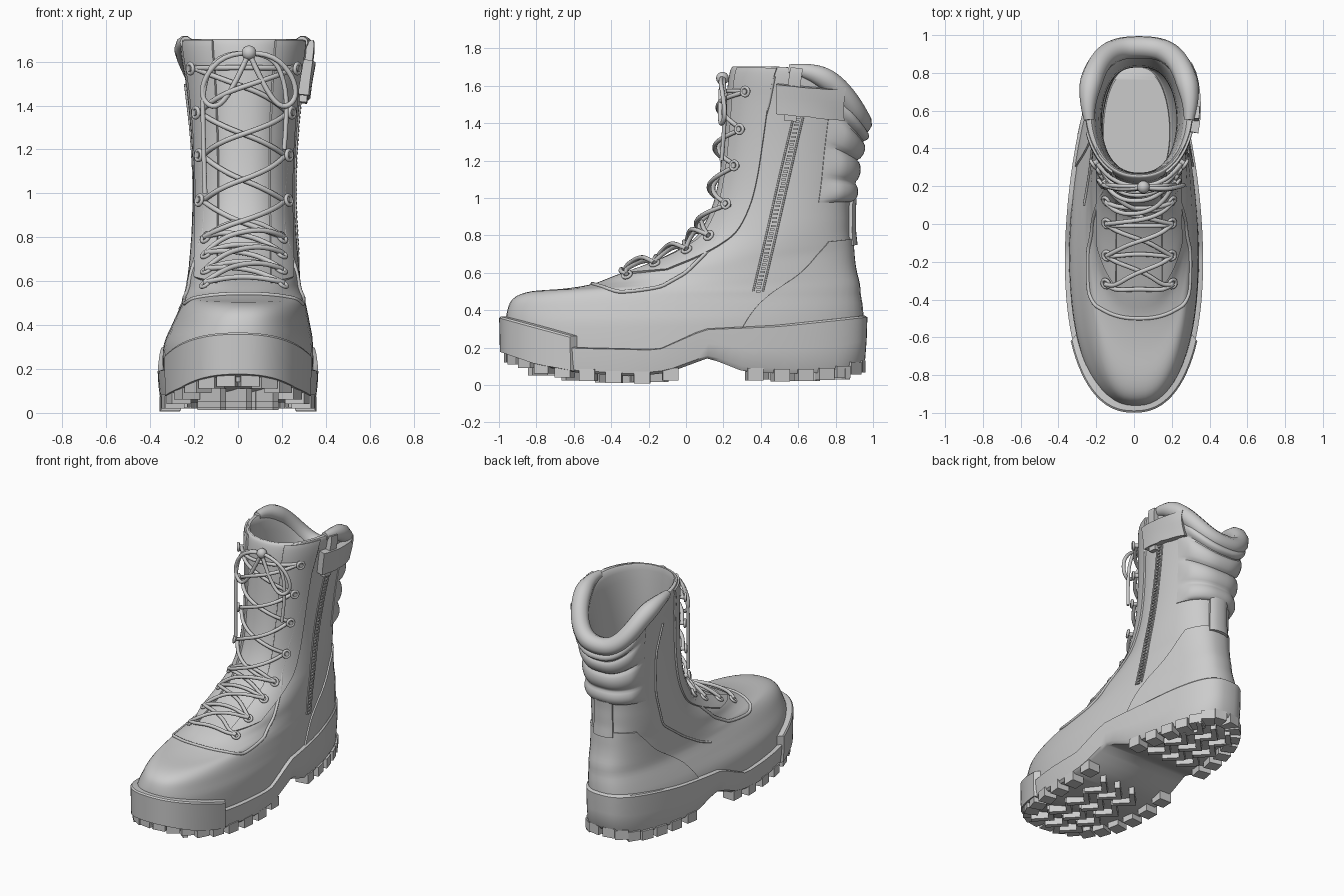
import bpy, bmesh, math
from mathutils import Vector, Matrix
from math import sin, cos, pi, radians

if "Cube" in bpy.data.objects:
    bpy.data.objects.remove(bpy.data.objects["Cube"])

# Fanned rings of the upper: front y,z / back y,z / half width at front, back
RINGS = [
    (-.95, .14, .93, .20, .39, .29), (-.965, .30, .94, .33, .385, .285), (-.955, .40, .935, .42, .345, .275),
    (-.92, .465, .925, .48, .315, .265), (-.83, .50, .92, .54, .29, .26), (-.65, .515, .905, .60, .275, .255),
    (-.50, .54, .895, .66, .265, .25), (-.38, .585, .89, .72, .26, .245), (-.20, .65, .885, .77, .255, .24),
    (-.05, .72, .88, .82, .25, .235), (.06, .80, .88, .88, .245, .23), (.135, .94, .88, .96, .235, .23),
    (.175, 1.10, .89, 1.06, .23, .235), (.20, 1.30, .905, 1.18, .235, .25), (.215, 1.50, .93, 1.29, .25, .275),
    (.225, 1.62, .95, 1.35, .265, .30), (.24, 1.69, .955, 1.40, .27, .305), (.26, 1.70, .93, 1.42, .26, .29),
    (.27, 1.66, .88, 1.39, .235, .23), (.27, 1.30, .83, 1.15, .20, .20), (.24, .80, .84, .70, .20, .20),
    (.16, .42, .84, .42, .19, .18), (.18, .40, .82, .40, .18, .17)]


def clamp(t):
    return max(0.0, min(1.0, t))


def spow(s, p):
    return math.copysign(abs(s) ** p, s)


def ring(v):
    i = min(int(v), len(RINGS) - 2)
    t = v - i
    a, b, c, d = (RINGS[max(0, min(len(RINGS) - 1, i + k))] for k in (-1, 0, 1, 2))
    return [.5 * (2*q + (r-p)*t + (2*p-5*q+4*r-s)*t*t + (3*q-p-3*r+s)*t**3) for p, q, r, s in zip(a, b, c, d)]


def surf(v, th):
    yf, zf, yb, zb, wf, wb = ring(v)
    u = (1 - cos(th)) / 2
    z = zf + (zb - zf) * u ** (1 + 4 * clamp((zf - .95) / .65))
    x = (wf + (wb - wf) * u) * spow(sin(th), .85 - .1 * u)
    return Vector((.027 * clamp((z - .3) / .2) + x, yf + (yb - yf) * u, z))


def P(v, th, off=0.0, e=.04):
    n = (surf(v, th + e) - surf(v, th - e)).cross(surf(v + e, th) - surf(v - e, th)).normalized()
    return surf(v, th) + n * off


def v_at(z, th):
    return min((3 + .025 * k for k in range(528)), key=lambda v: abs(surf(v, th).z - z))


def on_side(y, z, s):
    th = 1.3
    for _ in range(4):
        v = v_at(z, th)
        r = ring(v)
        th = math.acos(1 - 2 * max(.01, min(.99, (y - r[0]) / (r[2] - r[0]))))
    return v, s * th


def interp(pts, y):
    for (a, p), (b, q) in zip(pts, pts[1:]):
        if y <= b:
            return p + (q - p) * clamp((y - a) / (b - a))
    return pts[-1][1]


def mesh(name, verts, faces, angle=.7):
    me = bpy.data.meshes.new(name)
    me.from_pydata([tuple(v) for v in verts], [], faces)
    bm = bmesh.new()
    bm.from_mesh(me)
    bmesh.ops.recalc_face_normals(bm, faces=bm.faces)
    bm.to_mesh(me)
    bm.free()
    me.shade_smooth()
    me.set_sharp_from_angle(angle=angle)
    bpy.context.collection.objects.link(bpy.data.objects.new(name, me))


def loft(name, rows):
    n, m = len(rows[0]), len(rows)
    faces = [(j*n + i, j*n + (i+1) % n, (j+1)*n + (i+1) % n, (j+1)*n + i) for j in range(m-1) for i in range(n)]
    for base in (0, (m - 1) * n):
        for i in range(n // 2):
            faces.append([base + k for k in dict.fromkeys((i, i+1, (n-i-1) % n, (n-i) % n))])
    mesh(name, [p for r in rows for p in r], faces)


def patch(name, at, off, nv=20, nt=24):
    # raised panel lying on the upper, border sunk into it; at(a, b) gives v, th
    verts = []
    for j in range(nv + 1):
        for i in range(nt + 1):
            a, b = clamp((j - 1) / (nv - 2)), clamp((i - 1) / (nt - 2))
            verts.append(P(*at(a, b), -.01 if j in (0, nv) or i in (0, nt) else off(a, b)))
    w = nt + 1
    mesh(name, verts, [(j*w+i, j*w+i+1, (j+1)*w+i+1, (j+1)*w+i) for j in range(nv) for i in range(nt)])


def band(v0, v1, t0, t1):
    return lambda a, b: (v0 + (v1 - v0) * a, radians(t0(a) + (t1(a) - t0(a)) * b))


def tube(name, pts, r, radii=None):
    cu = bpy.data.curves.new(name, 'CURVE')
    cu.dimensions, cu.bevel_depth, cu.bevel_resolution = '3D', r, 3
    cu.use_fill_caps, cu.resolution_u = True, 4
    sp = cu.splines.new('NURBS')
    sp.points.add(len(pts) - 1)
    for k, p in enumerate(pts):
        sp.points[k].co = (*p, 1)
        sp.points[k].radius = radii[k] if radii else 1
    sp.order_u, sp.use_endpoint_u = 3, True
    bpy.context.collection.objects.link(bpy.data.objects.new(name, cu))


def boxes(name, items):
    bm = bmesh.new()
    for m, size in items:
        bmesh.ops.create_cube(bm, size=1, matrix=m @ Matrix.Diagonal((*size, 1)))
    me = bpy.data.meshes.new(name)
    bm.to_mesh(me)
    bm.free()
    bpy.context.collection.objects.link(bpy.data.objects.new(name, me))


def side_path(yz, s):
    pts = []
    for (a, b), (c, d) in zip(yz, yz[1:]):
        pts += [P(*on_side(a + (c - a) * k / 3, b + (d - b) * k / 3, s), .002) for k in range(3)]
    return pts + [P(*on_side(*yz[-1], s), .002)]


# Upper with its hollow shaft
N = 72
loft("upper", [[surf(k / 4, 2 * pi * i / N) for i in range(N)] for k in range(4 * (len(RINGS) - 1) + 1)])

# Sole
BOT = [(-1, .17), (-.8, .10), (-.6, .065), (-.3, .045), (-.1, .065), (0, .10), (.13, .145), (.25, .10), (.33, .07),
       (.6, .06), (.85, .07), (.97, .11)]
TOP = [(-1, .31), (-.6, .2), (-.15, .19), (.1, .3), (.5, .32), (.97, .37)]


def sole(th, inset, t, cap=0):
    u = (1 - cos(th)) / 2
    y = -.985 + 1.955 * u
    z = interp(BOT, y) * (1 - t) + (interp(TOP, y) + cap) * t
    p = Vector(((.42 - .12 * u) * spow(sin(th), .85 - .15 * u), y, z))
    return p - Vector((p.x, (y + .01) * .7, 0)).normalized() * inset


SA = [2 * pi * i / 96 for i in range(96)]
loft("sole", [[sole(a, d, t) for a in SA] for d, t in ((.03, 0), (.012, .1), (.004, .5), (0, .97), (.012, 1), (.06, 1))])

# Toe bumper
ta = [radians(-52 + 104 * i / 30) for i in range(31)]
sec = ((.03, .02, 0), (-.01, .06, .06), (-.014, .96, .06), (-.004, 1, .06), (.06, 1, .06))
mesh("toe_bumper", [sole(a, *q) for a in ta for q in sec],
     [(i*5+k, i*5+k+1, i*5+k+6, i*5+k+5) for i in range(30) for k in range(4)] + [tuple(range(5)), tuple(range(150, 155))], .5)

# Tread lugs: perimeter blocks and crossed inner bars
lugs = []
for k in range(36):
    a = 2 * pi * (k + .5) / 36
    p = sole(a, .06, 0)
    if -.04 < p.y < .3:
        continue
    d = sole(a + .03, 0, 0) - sole(a - .03, 0, 0)
    lugs.append((Matrix.Translation((p.x, p.y, p.z - .01)) @ Matrix.Rotation(math.atan2(d.y, d.x), 4, 'Z'), (.085, .09, .065)))
for y in (-.74, -.56, -.38, -.2, .44, .61, .77):
    for x in (-.12, 0, .12):
        for s in (-1, 1):
            m = Matrix.Translation((x, y + s * .04, interp(BOT, y) - .008)) @ Matrix.Rotation(s * .8, 4, 'Z')
            lugs.append((m, (.15, .035, .06)))
boxes("tread_lugs", lugs)

# Padded collar and ribbed ankle pad
ts = [82 + 196 * k / 28 for k in range(29)]
tube("collar_pad", [P(16.2, radians(t), -.018) for t in ts], .06, [min(1, .45 + .12 * min(k, 28 - k)) for k in range(29)])
patch("ankle_ribs", band(11.2, 15.2, lambda a: 122, lambda a: 238),
      lambda a, b: .006 + .028 * abs(sin(a * 4 * pi)) ** .6 * clamp(6 * min(b, 1 - b)), 44, 30)

# Heel counter and pull tab
patch("heel_counter", band(.6, 8.2, lambda a: 108 + 32 * a, lambda a: 252 - 32 * a), lambda a, b: .01)
patch("heel_tab", band(7.5, 11.4, lambda a: 169, lambda a: 191), lambda a, b: .018 + .012 * sin(pi * b), 12, 10)

# Lace facings on both sides, with one seam running round the vamp
for s in (-1, 1):
    patch("lace_facing", band(7.0, 16.1, lambda a: s * (24 + 3 * a), lambda a: s * (56 + 16 * a)), lambda a, b: .012, 36, 10)
EDGE = [(-.14, .52), (0, .6), (.15, .75), (.25, .95), (.35, 1.2), (.44, 1.5), (.47, 1.65)]
front = [P(6 - 2.5 * (t / 66) ** 2, radians(t), .002) for t in range(-66, 67, 6)]
tube("facing_seam", side_path(EDGE, -1)[::-1] + front + side_path(EDGE, 1), .01)

# Zip and closing strap on the right, panel seam on the left
patch("zip_strap", lambda a, b: on_side(.49 + .34 * b, 1.45 - .03 * b + .16 * a, 1), lambda a, b: .046, 7, 10)
patch("strap_loop", band(13.6, 16.2, lambda a: 84, lambda a: 94), lambda a, b: .034, 12, 8)
teeth = []
for k in range(46):
    t = k / 45
    teeth.append((Matrix.Translation(P(*on_side(.385 + .215 * t, .5 + .93 * t, 1), .002)), (.016, .024, .011)))
boxes("zip_teeth", teeth)
for d in (-.026, .026):
    tube("zip_edge", side_path([(.385 + d, .5), (.46 + d, .82), (.53 + d, 1.13), (.6 + d, 1.43)], 1), .005)
tube("side_panel_seam", side_path([(.1, .45), (.35, .6), (.55, .75), (.62, 1.0), (.64, 1.3), (.6, 1.5)], -1), .007)

# Eyelets and hooks
EY = [(.575, 36), (.635, 36), (.71, 37), (.79, 38), (.96, 42), (1.17, 43), (1.37, 45), (1.57, 48)]
EY = [(v_at(z, radians(a)), radians(a)) for z, a in EY]
for k, (v, a) in enumerate(EY):
    for s in (-1, 1):
        rot = (P(v, s * a, 1) - P(v, s * a)).to_track_quat('Z', 'Y').to_euler()
        if k > 3:
            bpy.ops.mesh.primitive_cylinder_add(vertices=12, radius=.014, depth=.05, location=P(v, s * a, .03), rotation=rot)
            bpy.context.object.name = "hook_post"
        bpy.ops.mesh.primitive_torus_add(major_segments=16, minor_segments=8, major_radius=.023, minor_radius=.009,
                                         location=P(v, s * a, .045 if k > 3 else .018), rotation=rot)
        bpy.context.object.name = "hook_ring" if k > 3 else "eyelet"
        bpy.context.object.data.shade_smooth()


# Laces: criss-cross and straight bars
def lace(name, e0, e1, s, lift):
    pts, rise = [], .7 if e1[0] < 11 else 0
    for k in range(9):
        t = k / 8
        a = -e0[1] + (e0[1] + e1[1]) * t
        pts.append(P(e0[0] + (e1[0] - e0[0]) * t + rise * sin(pi * t), s * a, .025 + lift * sin(pi * t)))
    tube(name, pts, .012)


for k in range(7):
    for s in (-1, 1):
        lace("lace_cross", EY[k], EY[k + 1], s, .01 + .012 * s)
for k in (0, 1, 2, 3, 7):
    lace("lace_bar", EY[k], EY[k], 1, -.004)

# Bow: knot, loops and loose ends
bpy.ops.mesh.primitive_uv_sphere_add(segments=16, ring_count=8, radius=.034, location=(.05, .195, 1.64))
bpy.context.object.name = "bow_knot"
bpy.context.object.data.shade_smooth()
for s in (-1, 1):
    tube("bow_loop", [(.05 + s * x, y, z) for x, y, z in
                      ((0, .195, 1.64), (.1, .18, 1.64), (.2, .2, 1.54), (.22, .21, 1.43), (.15, .185, 1.38),
                       (.07, .18, 1.48), (0, .19, 1.64))], .012)
    tube("bow_end", [(.03 + s * x, y, z) for x, y, z in
                     ((0, .2, 1.64), (.12, .2, 1.64), (.19, .21, 1.5), (.19, .2, 1.3), (.18, .19, 1.0 if s < 0 else 1.2))], .011)
